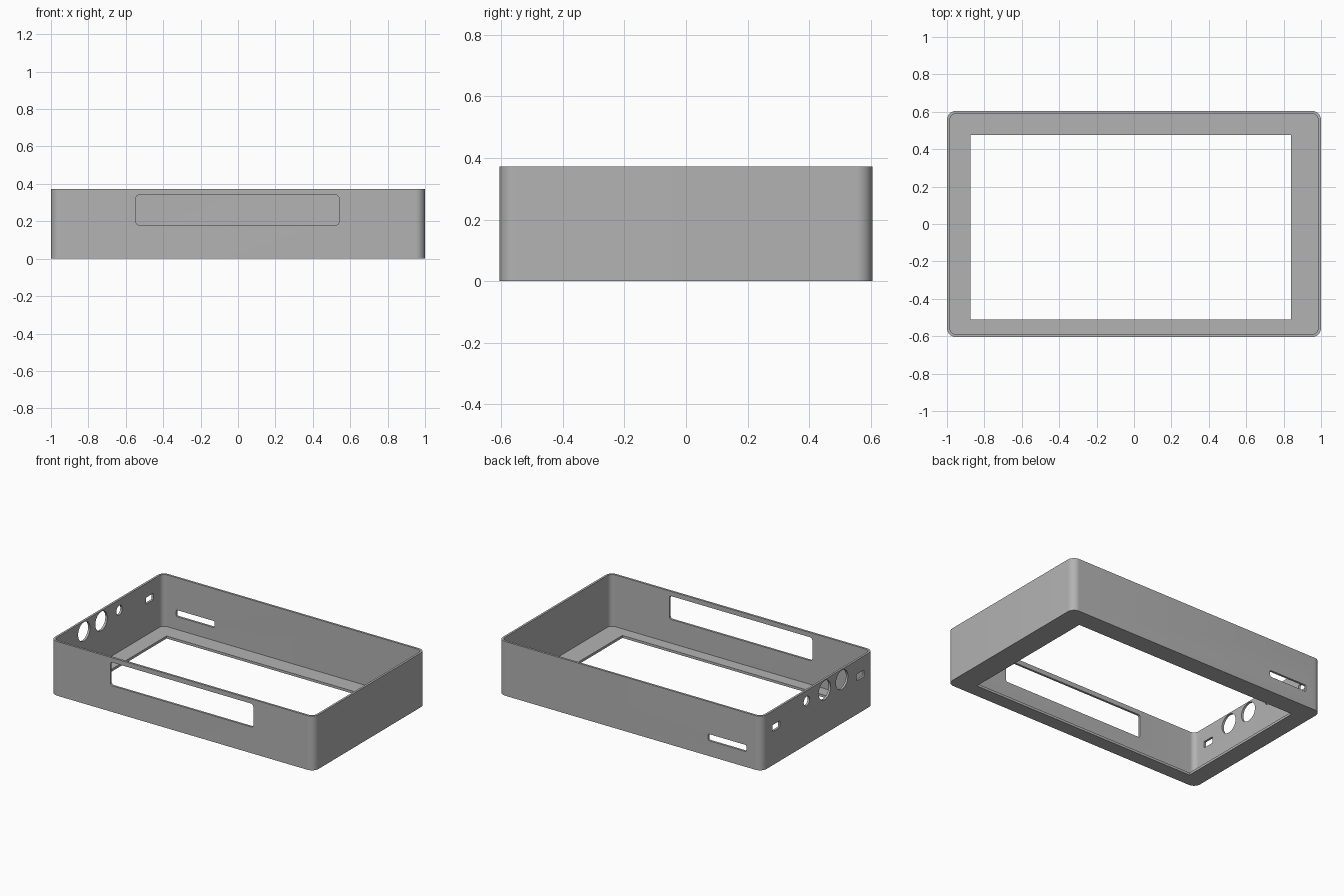
import bpy
import bmesh
from math import cos, sin, pi, radians
from mathutils import Matrix, Vector

if "Cube" in bpy.data.objects:
    bpy.data.objects.remove(bpy.data.objects["Cube"])

LENGTH, DEPTH, HEIGHT = 2.0, 1.21, 0.372
WALL, FLOOR, CORNER = 0.015, 0.017, 0.05

grey = bpy.data.materials.new("mid grey plastic")
grey.use_nodes = True
COLOUR = (0.45, 0.45, 0.45, 1)
grey.diffuse_color = COLOUR
grey.node_tree.nodes["Principled BSDF"].inputs["Base Color"].default_value = COLOUR


def rounded_outline(width, height, radius, steps=10):
    """Rounded rectangle around the origin, counter-clockwise."""
    if radius <= 0:
        w, h = width / 2, height / 2
        return [(w, h), (-w, h), (-w, -h), (w, -h)]
    points = []
    for quarter, (sx, sy) in enumerate(((1, 1), (-1, 1), (-1, -1), (1, -1))):
        cx, cy = sx * (width / 2 - radius), sy * (height / 2 - radius)
        for i in range(steps + 1):
            a = (quarter + i / steps) * pi / 2
            points.append((cx + radius * cos(a), cy + radius * sin(a)))
    return points


def prism(name, outline, thickness, matrix):
    """Extrude an outline along its local z, then place it."""
    bm = bmesh.new()
    face = bm.faces.new([bm.verts.new((x, y, 0)) for x, y in outline])
    top = bmesh.ops.extrude_face_region(bm, geom=[face])["geom"]
    moved = [v for v in top if isinstance(v, bmesh.types.BMVert)]
    bmesh.ops.translate(bm, verts=moved, vec=(0, 0, thickness))
    bmesh.ops.remove_doubles(bm, verts=bm.verts, dist=1e-5)
    bmesh.ops.transform(bm, matrix=matrix, verts=bm.verts)
    bmesh.ops.recalc_face_normals(bm, faces=bm.faces)
    mesh = bpy.data.meshes.new(name)
    bm.to_mesh(mesh)
    bm.free()
    mesh.materials.append(grey)
    obj = bpy.data.objects.new(name, mesh)
    bpy.context.collection.objects.link(obj)
    return obj


cutters = []


def cut(name, outline, thickness, matrix):
    obj = prism(name, outline, thickness, matrix)
    obj.hide_render = True
    cutters.append(obj)


def wall_hole(name, axis, place, outline):
    """Cut an outline through one wall; axis is the wall's normal."""
    turn = Matrix.Rotation(pi / 2, 4, 'X')
    if axis == 'X':
        turn = Matrix.Rotation(pi / 2, 4, 'Z') @ turn
    middle = Matrix.Translation((0, 0, -0.05))
    cut(name, outline, 0.1, Matrix.Translation(Vector(place)) @ turn @ middle)


# Outer body, hollow interior and off-centre screen opening
case = prism("case", rounded_outline(LENGTH, DEPTH, CORNER), HEIGHT, Matrix())
cut("interior_cutter",
    rounded_outline(LENGTH - 2 * WALL, DEPTH - 2 * WALL, CORNER - WALL),
    HEIGHT, Matrix.Translation((0, 0, FLOOR)))
cut("screen_cutter", rounded_outline(1.715, 0.985, 0), 0.2,
    Matrix.Translation((-0.0175, -0.0175, -0.1)))

# Long front window and short back slot
wall_hole("front_window_cutter", 'Y', (-0.003, -DEPTH / 2, 0.26),
          rounded_outline(1.085, 0.16, 0.016, 5))
wall_hole("back_slot_cutter", 'Y', (-0.737, DEPTH / 2, 0.128),
          rounded_outline(0.29, 0.045, 0.008, 4))

# Round ports on one end, flanked by two small sockets
for y, radius in ((0.12, 0.032), (-0.075, 0.065), (-0.262, 0.065)):
    wall_hole("round_port_cutter", 'X', (-LENGTH / 2, y, 0.3),
              rounded_outline(2 * radius, 2 * radius, radius, 10))
for y in (0.45, -0.46):
    wall_hole("socket_cutter", 'X', (-LENGTH / 2, y, 0.253),
              rounded_outline(0.08, 0.045, 0.006, 3))

# Carve the case and discard the cutters
for cutter in cutters:
    mod = case.modifiers.new(cutter.name, 'BOOLEAN')
    mod.operation = 'DIFFERENCE'
    mod.solver = 'EXACT'
    mod.object = cutter
bpy.context.view_layer.update()
graph = bpy.context.evaluated_depsgraph_get()
carved = bpy.data.meshes.new_from_object(case.evaluated_get(graph))
case.modifiers.clear()
case.data = carved
for cutter in cutters:
    bpy.data.objects.remove(cutter)

bpy.ops.object.select_all(action='DESELECT')
case.select_set(True)
bpy.context.view_layer.objects.active = case
bpy.ops.object.shade_smooth_by_angle(angle=radians(30))
